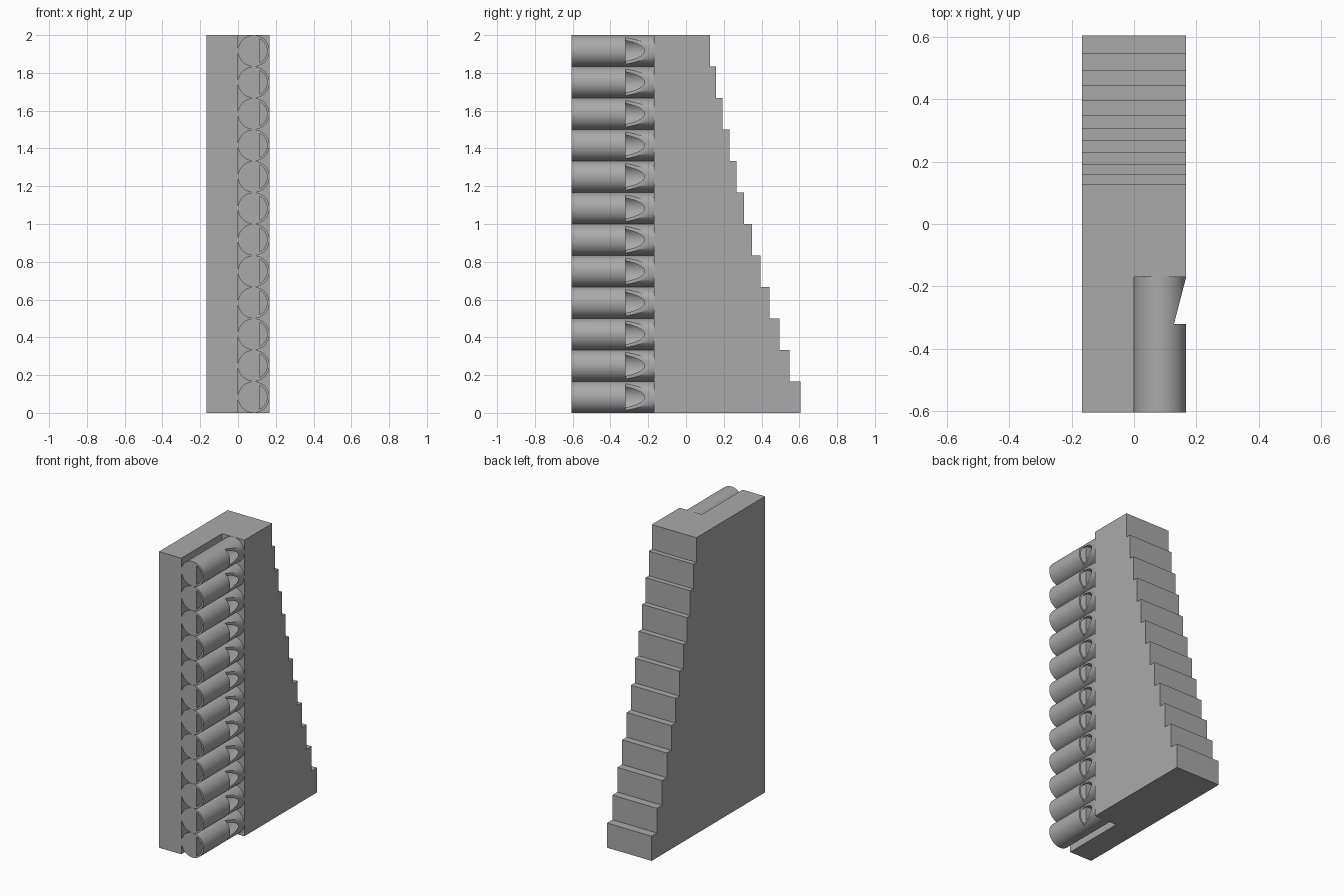
import bpy, bmesh, math
from mathutils import Vector

cube = bpy.data.objects.get("Cube")
if cube:
    bpy.data.objects.remove(cube, do_unlink=True)

COUNT = 12
PITCH = 2 / COUNT          # height of one pipe level
R = PITCH / 2              # outer pipe radius
BORE = 0.071               # inner pipe radius
FRONT, MOUTH, CHEST = -0.605, -0.32, -0.17

grey = bpy.data.materials.new("plain grey")
grey.use_nodes = True
grey.diffuse_color = (0.4, 0.4, 0.4, 1)
grey.node_tree.nodes["Principled BSDF"].inputs["Base Color"].default_value = (0.4, 0.4, 0.4, 1)


def add_prism(bm, points, axis, start, end):
    """Extrude a 2D outline along an axis; outline uses the other two axes in order."""
    def place(p, t):
        v = list(p)
        v.insert(axis, t)
        return bm.verts.new(Vector(v))
    a = [place(p, start) for p in points]
    b = [place(p, end) for p in points]
    faces = [bm.faces.new(a), bm.faces.new(b[::-1])]
    for i in range(len(a)):
        j = (i + 1) % len(a)
        faces.append(bm.faces.new((a[j], a[i], b[i], b[j])))
    bmesh.ops.recalc_face_normals(bm, faces=faces)


def make_object(name, prisms, helper=False):
    bm = bmesh.new()
    for prism in prisms:
        add_prism(bm, *prism)
    mesh = bpy.data.meshes.new(name)
    bm.to_mesh(mesh)
    bm.free()
    mesh.materials.append(grey)
    obj = bpy.data.objects.new(name, mesh)
    bpy.context.collection.objects.link(obj)
    obj.hide_render = helper
    return obj


def circle(radius, z, span=math.pi, steps=48):
    """Arc around the pipe centre line, symmetric about +x; a full circle by default."""
    full = span == math.pi
    count = steps if full else steps + 1
    return [(R + radius * math.cos(a), z + radius * math.sin(a))
            for a in (-span + 2 * span * i / steps for i in range(count))]


def cut(obj, cutters):
    """Subtract the cutters, keep the result as the mesh, and smooth the curved sides."""
    for c in cutters:
        mod = obj.modifiers.new("cut", 'BOOLEAN')
        mod.operation, mod.solver, mod.object = 'DIFFERENCE', 'EXACT', c
    graph = bpy.context.evaluated_depsgraph_get()
    mesh = bpy.data.meshes.new_from_object(obj.evaluated_get(graph))
    obj.modifiers.clear()
    obj.data = mesh
    for c in cutters:
        bpy.data.objects.remove(c, do_unlink=True)
    bpy.ops.object.select_all(action='DESELECT')
    obj.select_set(True)
    bpy.context.view_layer.objects.active = obj
    bpy.ops.object.shade_smooth_by_angle(angle=math.radians(30))


# Stepped chest: each level is shorter by one semitone ratio
backs = [1.016 * 2 ** (-i / COUNT) - 0.411 for i in range(COUNT)]
side = [(CHEST, 0)]
for i, y in enumerate(backs):
    side += [(y, i * PITCH), (y, (i + 1) * PITCH)]
side.append((CHEST, 2))
# The side wall runs forward along the pipes, making an L-shaped plan
wall_side = [(FRONT, 0)] + side[1:-1] + [(FRONT, 2)]
chest = make_object("stepped_chest", [(side, 0, 0, 2 * R)])
wall = make_object("side_wall", [(wall_side, 0, -2 * R, 0)], helper=True)
join = chest.modifiers.new("join", 'BOOLEAN')
join.operation, join.solver, join.object = 'UNION', 'EXACT', wall

# Bores continue into the chest
bores = make_object("bore_cutter", [
    (circle(BORE, (i + 0.5) * PITCH), 1, CHEST - 0.05, backs[i] - 0.05)
    for i in range(COUNT)], helper=True)
cut(chest, [bores])
bpy.data.objects.remove(wall, do_unlink=True)

# One whistle pipe: bore, narrow windway and sloped mouth
z = R
pipe = make_object("pipe_1", [(circle(R, z), 1, FRONT, CHEST)])
bore = make_object("pipe_bore_cutter", [(circle(BORE, z), 1, MOUTH, CHEST + 0.1)], True)
windway_arc = circle(BORE - 0.0005, z, math.acos(0.032 / BORE), 24)
windway = make_object("windway_cutter", [(windway_arc, 1, FRONT - 0.1, MOUTH + 0.01)], True)
slope = [(0.128, MOUTH - 0.001), (0.206, MOUTH - 0.001), (0.206, MOUTH + 0.3)]
mouth = make_object("mouth_cutter", [(slope, 2, -0.05, PITCH + 0.05)], True)
cut(pipe, [bore, windway, mouth])

# Stack the remaining pipes
for i in range(1, COUNT):
    copy = bpy.data.objects.new(f"pipe_{i + 1}", pipe.data)
    copy.location.z = i * PITCH
    bpy.context.collection.objects.link(copy)
